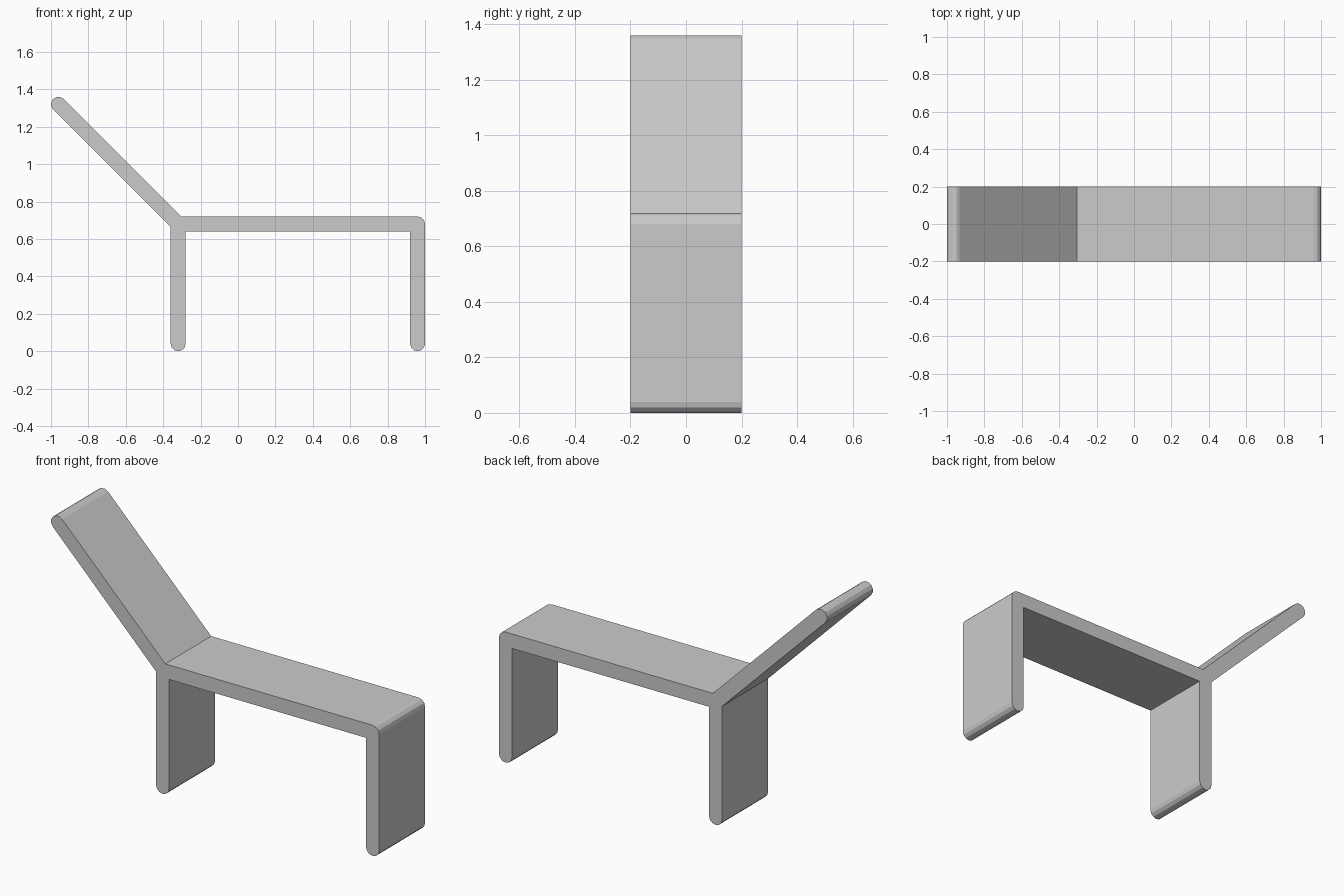
import bpy
import bmesh
from math import cos, sin, radians, sqrt

default_cube = bpy.data.objects.get("Cube")
if default_cube:
    bpy.data.objects.remove(default_cube, do_unlink=True)

R = 0.04           # half the board thickness
HALF_DEPTH = 0.2
SEAT = 0.68        # centre line of the seat
REAR, FRONT = -0.32, 0.96
BACK_TOP = (-0.96, 1.32)


def arc(cx, cz, start, end, step=30):
    """Points of a rounded end, counter-clockwise, angles in degrees."""
    return [(cx + R * cos(radians(a)), cz + R * sin(radians(a)))
            for a in range(start, end + 1, step)]


# Side profile of the bent board, counter-clockwise
slant = R * sqrt(2)
profile = []
profile += arc(FRONT, SEAT, 0, 90)                        # rounded seat corner
profile.append((REAR + slant - R, SEAT + R))              # seat meets backrest
profile += arc(*BACK_TOP, 45, 225)                        # rounded backrest top
profile.append((REAR - R, SEAT + R - slant))              # backrest meets leg
profile += arc(REAR, R, 180, 360)                         # rear foot
profile += [(REAR + R, SEAT - R), (FRONT - R, SEAT - R)]  # under the seat
profile += arc(FRONT, R, 180, 360)                        # front foot

# Extrude the profile across the width
bm = bmesh.new()
side = bm.faces.new([bm.verts.new((x, -HALF_DEPTH, z)) for x, z in profile])
ext = bmesh.ops.extrude_face_region(bm, geom=[side], use_keep_orig=True)
moved = [v for v in ext["geom"] if isinstance(v, bmesh.types.BMVert)]
bmesh.ops.translate(bm, verts=moved, vec=(0, 2 * HALF_DEPTH, 0))
bmesh.ops.recalc_face_normals(bm, faces=bm.faces)
mesh = bpy.data.meshes.new("lounge_chair")
bm.to_mesh(mesh)
bm.free()

chair = bpy.data.objects.new("lounge_chair", mesh)
bpy.context.collection.objects.link(chair)

# Plain grey finish
grey = bpy.data.materials.new("light grey")
grey.use_nodes = True
colour = (0.6, 0.6, 0.6, 1)
grey.diffuse_color = colour
grey.node_tree.nodes["Principled BSDF"].inputs["Base Color"].default_value = colour
mesh.materials.append(grey)
